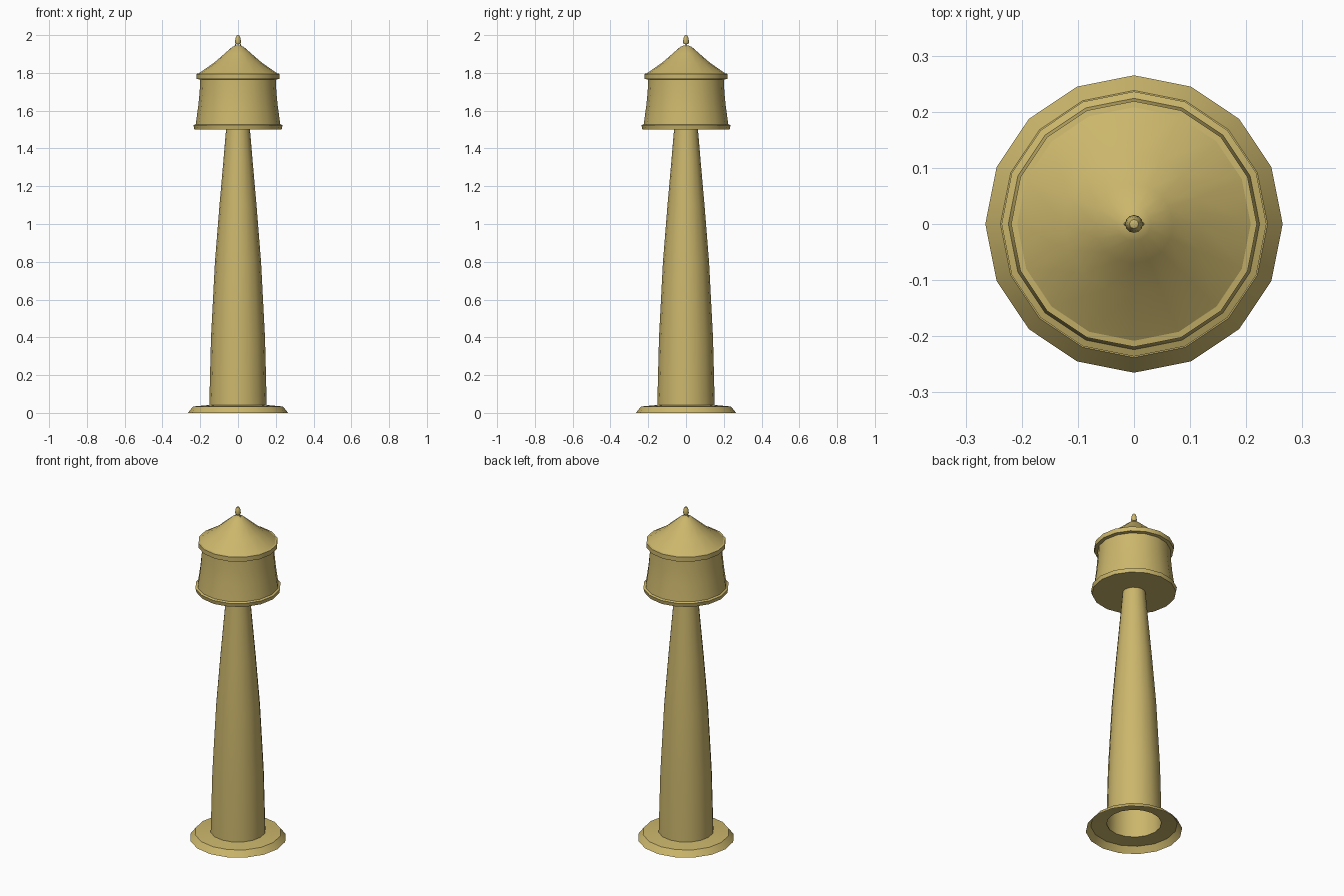
import bpy, bmesh, math
from mathutils import Vector

if "Cube" in bpy.data.objects:
    bpy.data.objects.remove(bpy.data.objects["Cube"])

SIDES = 16
mat = bpy.data.materials.new("sand_paint")
mat.diffuse_color = (0.6, 0.47, 0.15, 1)
mat.use_nodes = True
mat.node_tree.nodes["Principled BSDF"].inputs["Base Color"].default_value = mat.diffuse_color


def finish(name, bm, angle=35):
    bmesh.ops.remove_doubles(bm, verts=bm.verts, dist=1e-5)
    bmesh.ops.recalc_face_normals(bm, faces=bm.faces)
    me = bpy.data.meshes.new(name)
    bm.to_mesh(me)
    bm.free()
    me.materials.append(mat)
    ob = bpy.data.objects.new(name, me)
    bpy.context.collection.objects.link(ob)
    bpy.ops.object.select_all(action='DESELECT')
    ob.select_set(True)
    bpy.context.view_layer.objects.active = ob
    bpy.ops.object.shade_smooth_by_angle(angle=math.radians(angle))
    return ob


def lathe(name, profile, sides=SIDES):
    """Spin (radius, height) points around z."""
    bm = bmesh.new()
    vs = [bm.verts.new((r, 0, z)) for r, z in profile]
    es = [bm.edges.new(p) for p in zip(vs, vs[1:])]
    bmesh.ops.spin(bm, geom=vs + es, cent=(0, 0, 0), axis=(0, 0, 1),
                   angle=math.tau, steps=sides, use_merge=True)
    bmesh.ops.dissolve_degenerate(bm, dist=1e-6, edges=bm.edges)
    return finish(name, bm)


# Flared foot, open underneath
lathe("foot", [(0.265, 0), (0.238, 0.034), (0.15, 0.042)])

# Tapering hollow column
lathe("column", [(0.152, 0.042), (0.143, 0.4), (0.122, 0.8), (0.098, 1.1),
                 (0.076, 1.35), (0.063, 1.505)])

# Flared tank with lower band
lathe("tank", [(0, 1.5), (0.231, 1.5), (0.236, 1.523), (0.224, 1.528),
               (0.211, 1.62), (0.203, 1.70), (0.200, 1.765)])

# Band under the roof
lathe("roof_band", [(0.200, 1.765), (0.219, 1.768), (0.219, 1.795), (0.208, 1.797)])

# Slightly concave roof with a rounded tip
lathe("roof", [(0.208, 1.797), (0.125, 1.855), (0.07, 1.903),
               (0.03, 1.938), (0.012, 1.945), (0, 1.946)])

# Finial
lathe("finial", [(0, 1.95), (0.012, 1.953), (0.016, 1.963), (0.013, 1.985),
                 (0.008, 1.997), (0, 2.0)], 12)

# Two small struts carrying the finial
for side, name in ((-1, "finial_strut_left"), (1, "finial_strut_right")):
    bm = bmesh.new()
    a, b = Vector((side * 0.018, 0, 1.935)), Vector((side * 0.009, 0, 1.96))
    bmesh.ops.create_cone(bm, cap_ends=True, segments=6, radius1=0.003,
                          radius2=0.003, depth=(b - a).length)
    bmesh.ops.rotate(bm, verts=bm.verts,
                     matrix=(b - a).to_track_quat('Z', 'Y').to_matrix())
    bmesh.ops.translate(bm, verts=bm.verts, vec=(a + b) / 2)
    finish(name, bm)
